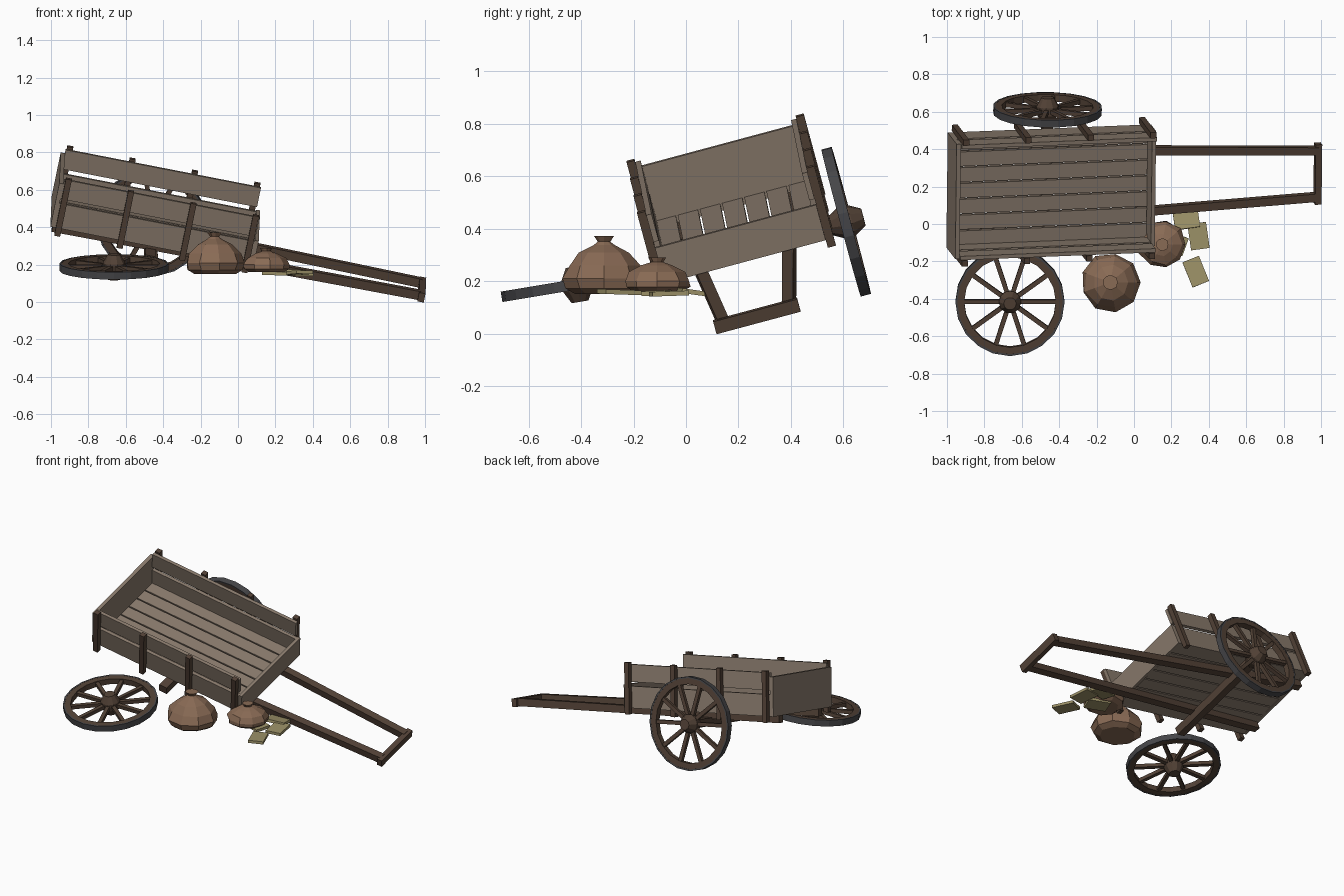
import bpy, bmesh, random
from math import radians, pi, cos, sin
from mathutils import Matrix, Vector

if "Cube" in bpy.data.objects:
    bpy.data.objects.remove(bpy.data.objects["Cube"])

random.seed(4)


def material(name, rgb):
    m = bpy.data.materials.new(name)
    m.diffuse_color = (*rgb, 1)
    m.use_nodes = True
    m.node_tree.nodes["Principled BSDF"].inputs["Base Color"].default_value = m.diffuse_color
    return m


PLANK = material("grey_planks", (0.25, 0.195, 0.15))
FRAME = material("dark_wood", (0.085, 0.054, 0.037))
IRON = material("iron", (0.06, 0.06, 0.065))
CLOTH = material("sackcloth", (0.25, 0.145, 0.09))
STRAW = material("pale_slab", (0.34, 0.29, 0.14))

# Tilted cart frame: length, width and height axes, origin level with the post tops
U = Vector((1, 0.04, -0.195)).normalized()
V = Vector((0.0123, 1, 0.268))
V = (V - U * V.dot(U)).normalized()
W = U.cross(V)
CART = Matrix.Translation((-0.40, 0.131, 0.648)) @ Matrix((U, V, W)).transposed().to_4x4()


def finish(bm, name, mat, matrix):
    bmesh.ops.recalc_face_normals(bm, faces=bm.faces)
    me = bpy.data.meshes.new(name)
    bm.to_mesh(me)
    bm.free()
    me.materials.append(mat)
    ob = bpy.data.objects.new(name, me)
    ob.matrix_world = matrix
    bpy.context.collection.objects.link(ob)
    return ob


def boxes(name, mat, items, matrix=CART):
    """items: (min corner, max corner[, local matrix])"""
    bm = bmesh.new()
    for lo, hi, *rest in items:
        lo, hi = Vector(lo), Vector(hi)
        m = Matrix.Translation((lo + hi) / 2) @ Matrix.Diagonal((*(hi - lo), 1))
        bmesh.ops.create_cube(bm, size=1, matrix=(rest[0] if rest else Matrix()) @ m)
    return finish(bm, name, mat, matrix)


def lathe(name, mat, profile, n, matrix, closed=False, jitter=0.0):
    bm = bmesh.new()
    rings = []
    for r, z in profile:
        ring = []
        for i in range(n):
            a = 2 * pi * i / n
            k = r * (1 + random.uniform(-jitter, jitter))
            ring.append(bm.verts.new((k * cos(a), k * sin(a), z)))
        rings.append(ring)
    pairs = list(zip(rings, rings[1:]))
    if closed:
        pairs.append((rings[-1], rings[0]))
    for a, b in pairs:
        for i in range(n):
            j = (i + 1) % n
            bm.faces.new((a[i], a[j], b[j], b[i]))
    if not closed:
        bm.faces.new(rings[0])
        bm.faces.new(rings[-1])
    return finish(bm, name, mat, matrix)


# Floor planks
boxes("floor_planks", PLANK, [((-0.53, -0.306 + 0.0875 * i + 0.004, -0.284),
                               (0.53, -0.306 + 0.0875 * (i + 1) - 0.004, -0.256)) for i in range(7)])

# Side boards and posts, same on both sides
for s, side in ((-1, "near"), (1, "far")):
    a, b = sorted((s * 0.297, s * 0.318))
    boxes(side + "_side_boards", PLANK, [((-0.532, a, -0.122), (0.532, b, -0.014)),
                                         ((-0.532, a, -0.284), (0.532, b, -0.148))])
    a, b = sorted((s * 0.318, s * 0.35))
    boxes(side + "_posts", FRAME, [((u - 0.016, a, -0.32), (u + 0.016, b, 0))
                                   for u in (-0.51, -0.17, 0.17, 0.51)])

# End boards: tall at the back, low at the shafts
boxes("back_board", PLANK, [((-0.555, -0.318, -0.284), (-0.532, 0.318, -0.038))])
boxes("front_board", PLANK, [((0.532, -0.318, -0.284), (0.553, 0.318, -0.142))])

# Converging shafts with crossbar
shafts = []
for s in (-1, 1):
    a, b = Vector((-0.54, s * 0.214, -0.308)), Vector((1.47, s * 0.128, -0.313))
    d = b - a
    m = Matrix.Translation((a + b) / 2) @ d.to_track_quat('X', 'Z').to_matrix().to_4x4()
    shafts.append(((-d.length / 2, -0.022, -0.024), (d.length / 2, 0.022, 0.024), m))
boxes("shafts", FRAME, shafts)
boxes("shaft_crossbar", FRAME, [((1.455, -0.166, -0.341), (1.49, 0.166, -0.291))])

# Axle
boxes("axle", FRAME, [((-0.028, -0.36, -0.375), (0.028, 0.40, -0.325))])


# Wheels: one mounted, one fallen off
def wheel(name, m):
    lathe(name + "_tyre", IRON, [(0.282, -0.02), (0.292, -0.02), (0.292, 0.02), (0.282, 0.02)], 20, m, True)
    lathe(name + "_rim", FRAME, [(0.245, -0.019), (0.283, -0.019), (0.283, 0.019), (0.245, 0.019)], 20, m, True)
    lathe(name + "_hub", FRAME, [(0.034, -0.068), (0.06, -0.022), (0.06, 0.022), (0.034, 0.068)], 10, m)
    boxes(name + "_spokes", FRAME, [((0.04, -0.012, -0.012), (0.25, 0.012, 0.012),
                                     Matrix.Rotation(2 * pi * i / 10, 4, 'Z')) for i in range(10)], m)


wheel("mounted_wheel", CART @ Matrix.Translation((0, 0.405, -0.345)) @ Matrix.Rotation(-pi / 2, 4, 'X'))
wheel("fallen_wheel", Matrix.Translation((-0.663, -0.415, 0.188)) @ Matrix.Rotation(radians(9.5), 4, 'X'))

# Sacks with tied necks
lathe("large_sack", CLOTH, [(0.11, 0), (0.148, 0.022), (0.156, 0.06), (0.138, 0.11), (0.095, 0.158),
                            (0.04, 0.187), (0.024, 0.2), (0.04, 0.222)], 9,
      Matrix.Translation((-0.126, -0.312, 0.15)), jitter=0.05)
lathe("small_sack", CLOTH, [(0.095, 0), (0.125, 0.018), (0.128, 0.04), (0.105, 0.075), (0.06, 0.1),
                            (0.024, 0.112), (0.034, 0.13)], 9,
      Matrix.Translation((0.15, -0.11, 0.16)), jitter=0.05)

# Spilled slabs
for i, (x, y, z, sx, sy, yaw, tilt) in enumerate((
        (0.28, 0.025, 0.158, 0.135, 0.10, 8, -8), (0.345, -0.065, 0.152, 0.10, 0.14, 8, 2),
        (0.33, -0.255, 0.158, 0.095, 0.145, 22, -2), (0.21, -0.1, 0.155, 0.14, 0.1, -20, 3))):
    m = (Matrix.Translation((x, y, z)) @ Matrix.Rotation(radians(tilt), 4, 'X')
         @ Matrix.Rotation(radians(yaw), 4, 'Z'))
    boxes("slab_%d" % (i + 1), STRAW, [((-sx / 2, -sy / 2, -0.009), (sx / 2, sy / 2, 0.009))], m)
